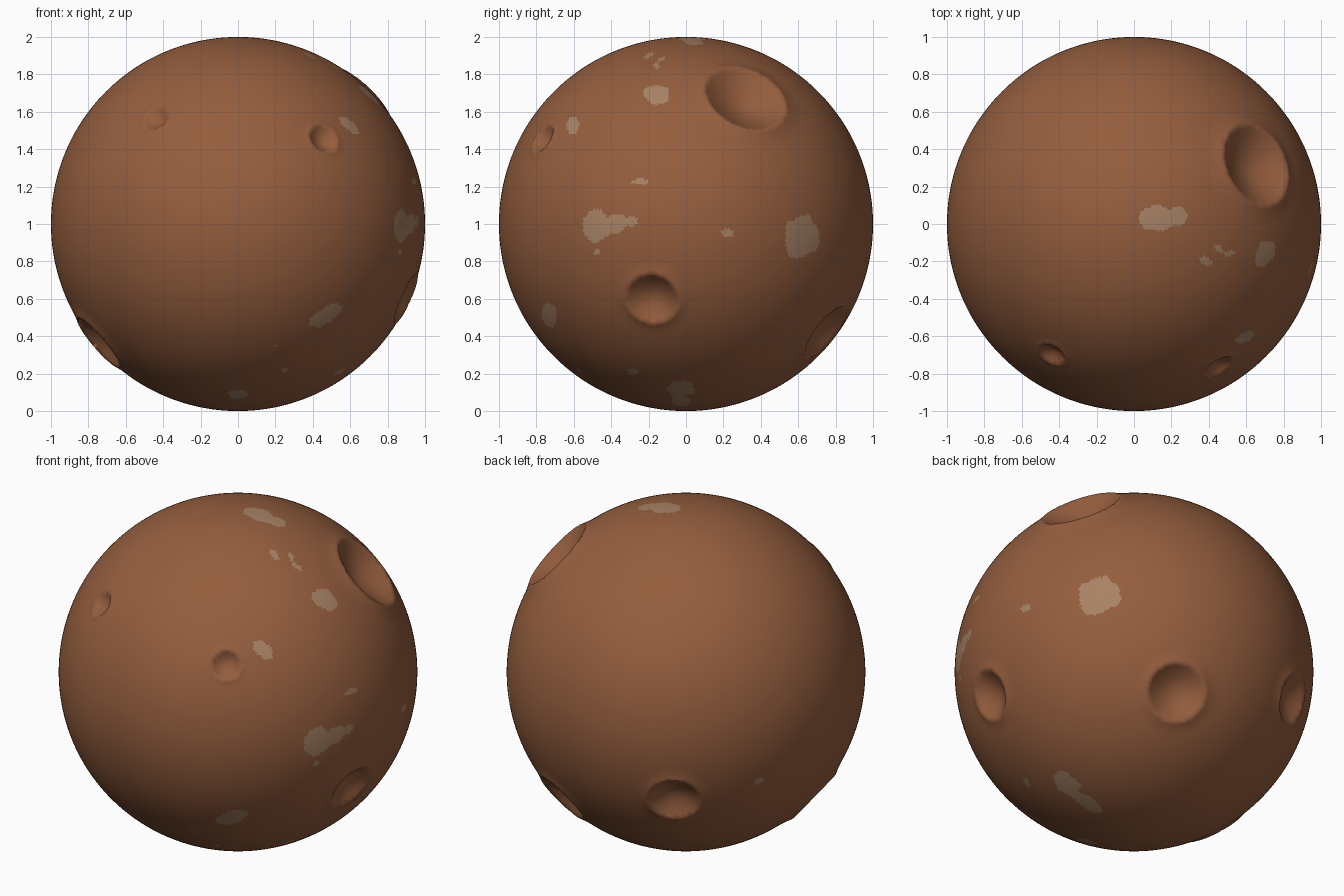
import bpy, bmesh, math
from mathutils import Vector, noise

if "Cube" in bpy.data.objects:
    bpy.data.objects.remove(bpy.data.objects["Cube"])


def material(name, rgb):
    m = bpy.data.materials.new(name)
    m.diffuse_color = (*rgb, 1)
    m.use_nodes = True
    m.node_tree.nodes["Principled BSDF"].inputs["Base Color"].default_value = m.diffuse_color
    return m


# Craters: direction from the centre, rim radius
CRATERS = [(Vector(d).normalized(), r) for d, r in [
    ((-0.44, -0.70, 0.57), 0.078),
    ((0.46, -0.77, 0.46), 0.085),
    ((0.90, -0.18, -0.40), 0.142),
    ((0.66, 0.32, 0.68), 0.225),
    ((0.32, 0.75, -0.58), 0.165),
    ((-0.75, -0.18, -0.64), 0.172),
    ((-0.48, 0.80, -0.35), 0.150),
]]

# Pale patches: projected plane, centre u, v, half sizes, tilt in degrees
PATCHES = [
    ("right", -0.155, 0.69, 0.07, 0.052, -15),
    ("right", -0.605, 0.53, 0.032, 0.052, 0),
    ("right", -0.25, 0.225, 0.045, 0.018, 0),
    ("right", -0.485, -0.01, 0.075, 0.082, 0),
    ("right", -0.38, 0.0, 0.085, 0.052, 20),
    ("right", -0.29, 0.015, 0.03, 0.025, 0),
    ("right", -0.475, -0.148, 0.024, 0.014, 0),
    ("right", 0.225, -0.05, 0.037, 0.023, -20),
    ("right", 0.62, -0.07, 0.092, 0.105, -20),
    ("right", -0.73, -0.49, 0.042, 0.065, 15),
    ("right", -0.28, -0.79, 0.03, 0.016, 0),
    ("right", -0.025, -0.88, 0.08, 0.04, 0),
    ("right", -0.03, -0.94, 0.05, 0.035, 0),
    ("top", 0.12, 0.03, 0.10, 0.065, 0),
    ("top", 0.23, 0.04, 0.05, 0.045, 0),
    ("top", 0.39, -0.20, 0.037, 0.024, -30),
    ("top", 0.45, -0.13, 0.032, 0.018, -45),
    ("top", 0.51, -0.155, 0.035, 0.014, 10),
    ("front", 0.0, -0.91, 0.055, 0.026, 0),
    ("front", 0.25, -0.78, 0.017, 0.015, 0),
    ("front", 0.20, -0.65, 0.011, 0.009, 0),
    ("left", 0.48, -0.265, 0.02, 0.02, 0),
]


def project(p, view):
    """Depth towards the viewer and the two plane coordinates."""
    return {"right": (p.x, p.y, p.z), "left": (-p.x, p.y, p.z),
            "front": (-p.y, p.x, p.z), "top": (p.z, p.x, p.y)}[view]


def in_patch(p, q):
    view, cu, cv, ru, rv, tilt = q
    depth, u, v = project(p, view)
    du, dv = u - cu, v - cv
    if depth < 0 or abs(du) > 0.15 or abs(dv) > 0.15:
        return False
    a = math.radians(tilt)
    e = math.hypot((du * math.cos(a) + dv * math.sin(a)) / ru,
                   (dv * math.cos(a) - du * math.sin(a)) / rv)
    return e < 1 + 0.28 * noise.noise(p * 14)


bm = bmesh.new()
bmesh.ops.create_icosphere(bm, subdivisions=7, radius=1)

# Pale patches on the untouched sphere
for f in bm.faces:
    c = f.calc_center_median()
    f.material_index = int(any(in_patch(c, q) for q in PATCHES))

# Crater bowls with a low raised rim
for v in bm.verts:
    n = v.co.normalized()
    for d, r in CRATERS:
        dot = n.dot(d)
        if dot < 0.9:
            continue
        side = n - d * dot
        t = side.length / r
        if abs(t - 1) < 0.008 / r:          # pull nearby points onto the rim
            t = 1
            n = d * math.sqrt(1 - r * r) + side.normalized() * r
        rim = 0.07 * r
        if t <= 1:
            h = rim - 0.5 * r * (1 - t * t)
        elif t < 1.5:
            h = rim * ((1.5 - t) / 0.5) ** 2
        else:
            continue
        v.co = n * (1 + h)
        break
    v.co.z += 1

mesh = bpy.data.meshes.new("cratered_planet")
bm.to_mesh(mesh)
bm.free()
mesh.materials.append(material("rust brown", (0.30, 0.112, 0.048)))
mesh.materials.append(material("pale tan", (0.39, 0.225, 0.13)))
mesh.polygons.foreach_set("use_smooth", [True] * len(mesh.polygons))
planet = bpy.data.objects.new("cratered_planet", mesh)
bpy.context.collection.objects.link(planet)
